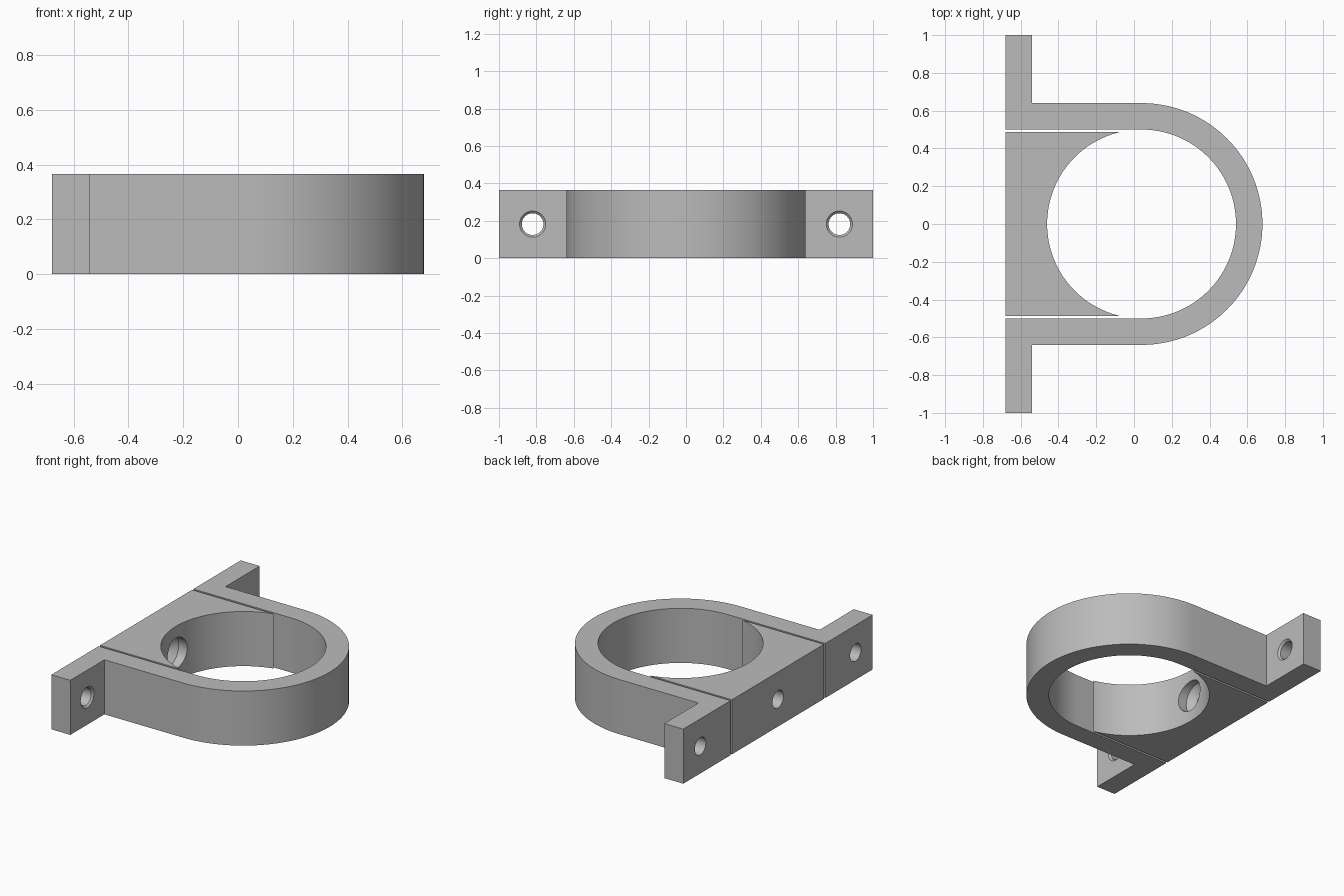
import bpy, bmesh
from math import sin, cos, pi, sqrt, asin, radians

cube = bpy.data.objects.get("Cube")
if cube:
    bpy.data.objects.remove(cube, do_unlink=True)

HEIGHT = 0.365
CENTRE_X = 0.04                 # axis of the clamped pipe
BORE, OUTER = 0.5, 0.64
BACK, FLANGE_FRONT = -0.68, -0.54
BLOCK_HALF = 0.486

grey = bpy.data.materials.new("plain grey")
grey.use_nodes = True
colour = (0.5, 0.5, 0.5, 1)
grey.diffuse_color = colour
grey.node_tree.nodes["Principled BSDF"].inputs["Base Color"].default_value = colour


def arc(radius, start, end, steps):
    angles = [start + (end - start) * i / steps for i in range(steps + 1)]
    return [(CENTRE_X + radius * cos(a), radius * sin(a)) for a in angles]


def add_object(name, bm):
    bmesh.ops.recalc_face_normals(bm, faces=bm.faces)
    mesh = bpy.data.meshes.new(name)
    bm.to_mesh(mesh)
    bm.free()
    obj = bpy.data.objects.new(name, mesh)
    bpy.context.collection.objects.link(obj)
    mesh.materials.append(grey)
    return obj


def extrude_outline(name, outline):
    bm = bmesh.new()
    face = bm.faces.new([bm.verts.new((x, y, 0)) for x, y in outline])
    top = bmesh.ops.extrude_face_region(bm, geom=[face])["geom"]
    moved = [v for v in top if isinstance(v, bmesh.types.BMVert)]
    bmesh.ops.translate(bm, verts=moved, vec=(0, 0, HEIGHT))
    return add_object(name, bm)


def screw_hole(target, y, profile, sides=40):
    """Cut a turned (x, radius) profile along the x axis out of the target."""
    bm = bmesh.new()
    rings = []
    for x, r in profile:
        rings.append([bm.verts.new((x, y + r * cos(2 * pi * i / sides),
                                    HEIGHT / 2 + r * sin(2 * pi * i / sides)))
                      for i in range(sides)])
    for a, b in zip(rings, rings[1:]):
        for i in range(sides):
            j = (i + 1) % sides
            bm.faces.new((a[i], a[j], b[j], b[i]))
    bm.faces.new(rings[0])
    bm.faces.new(rings[-1])
    cutter = add_object("hole_cutter", bm)
    cutter.hide_render = True
    mod = target.modifiers.new("hole", "BOOLEAN")
    mod.object, mod.operation, mod.solver = cutter, "DIFFERENCE", "EXACT"
    bpy.context.view_layer.objects.active = target
    bpy.ops.object.modifier_apply(modifier=mod.name)
    bpy.data.objects.remove(cutter, do_unlink=True)


def smooth(obj):
    bpy.ops.object.select_all(action="DESELECT")
    obj.select_set(True)
    bpy.context.view_layer.objects.active = obj
    bpy.ops.object.shade_smooth_by_angle(angle=radians(25))


# U-shaped strap with a flange at each end
strap = extrude_outline("strap", [
    (BACK, -BORE), (BACK, -1), (FLANGE_FRONT, -1), (FLANGE_FRONT, -OUTER),
    *arc(OUTER, -pi / 2, pi / 2, 64),
    (FLANGE_FRONT, OUTER), (FLANGE_FRONT, 1), (BACK, 1), (BACK, BORE),
    *arc(BORE, pi / 2, -pi / 2, 64)])

# Saddle block filling the open side of the strap
tip = asin(BLOCK_HALF / BORE)
saddle = extrude_outline("saddle_block", [
    (BACK, -BLOCK_HALF), *arc(BORE, pi + tip, pi - tip, 56), (BACK, BLOCK_HALF)])

# Chamfered flange holes and the recessed, countersunk hole in the saddle
for side in (-1, 1):
    screw_hole(strap, side * 0.82, [
        (BACK - 0.1, 0.058), (FLANGE_FRONT - 0.012, 0.058),
        (FLANGE_FRONT, 0.07), (FLANGE_FRONT + 0.05, 0.07)])
screw_hole(saddle, 0, [
    (BACK - 0.1, 0.058), (-0.56, 0.058), (-0.513, 0.105), (-0.3, 0.105)])

for part in (strap, saddle):
    smooth(part)
